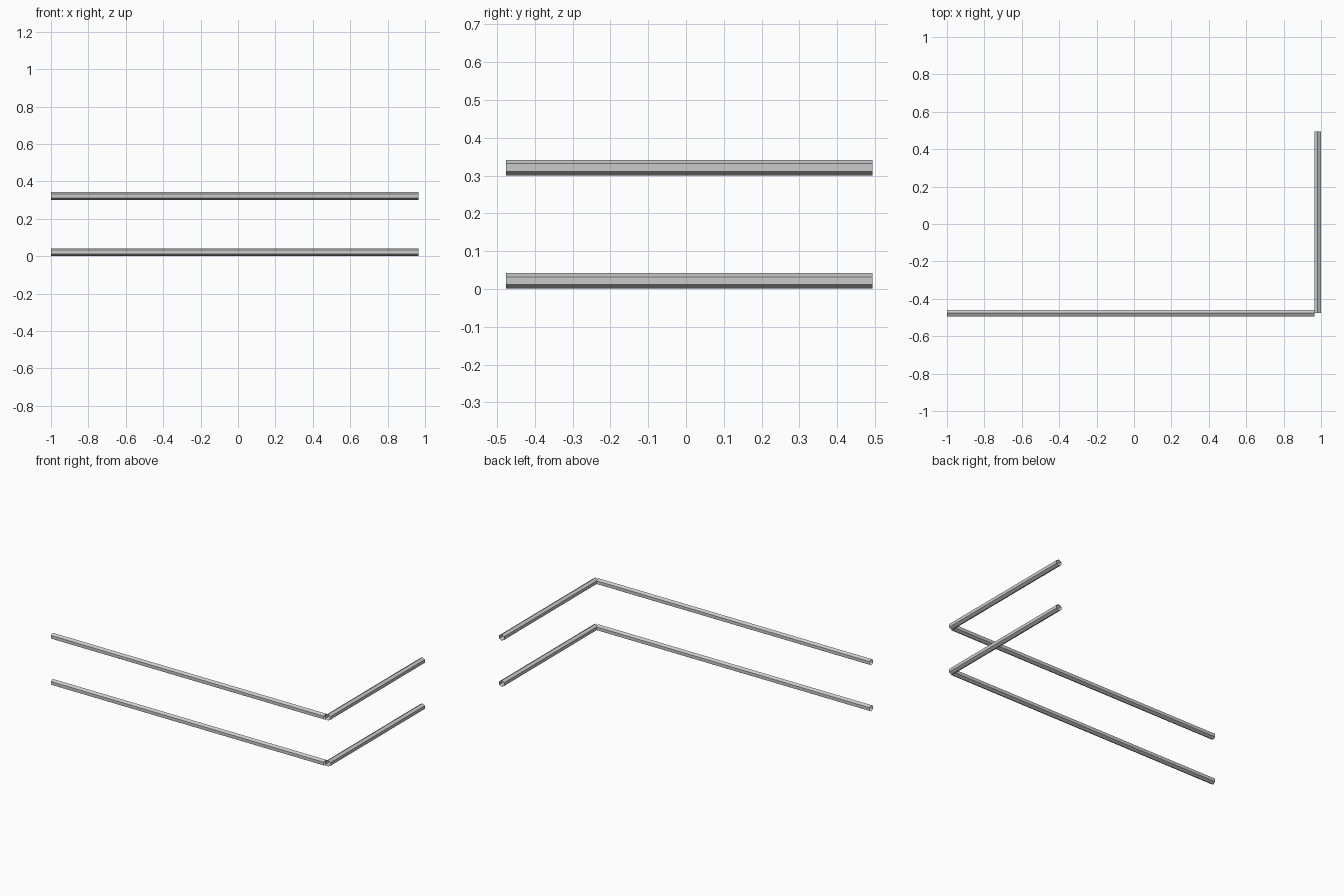
import bpy
from math import pi

if "Cube" in bpy.data.objects:
    bpy.data.objects.remove(bpy.data.objects["Cube"])

R = 0.0205              # hexagonal tube, ridge pointing up
W = R * 0.866           # half width across the flats
X_C, Y_C = 1 - W, -0.477


def tube(name, axis, start, end, across, z):
    """Open-ended six-sided tube running along x or y."""
    mid = (start + end) / 2
    loc = (mid, across, z) if axis == 'x' else (across, mid, z)
    rot = (0, pi / 2, 0) if axis == 'x' else (pi / 2, 0, 0)
    # Choose the vertex phase so a ridge lies straight up
    bpy.ops.mesh.primitive_cylinder_add(vertices=6, radius=R, depth=end - start,
                                        end_fill_type='NOTHING')
    ob = bpy.context.object
    ob.name = name
    # primitive starts with a vertex on +y; turn it to +x for the x tube
    if axis == 'x':
        for v in ob.data.vertices:
            x, y = v.co.x, v.co.y
            v.co.x, v.co.y = y, -x
    ob.rotation_euler = rot
    ob.location = loc
    # y tube: rotating about x sends local y to z, so the ridge is already up
    return ob


# Lower and upper rails, each a long front run and a short side run
for level, z in (("lower", R + 0.001), ("upper", R + 0.301)):
    tube(level + "_front_rail", 'x', -1.0, 0.966, Y_C, z)
    tube(level + "_side_rail", 'y', Y_C, 0.494, X_C, z)
